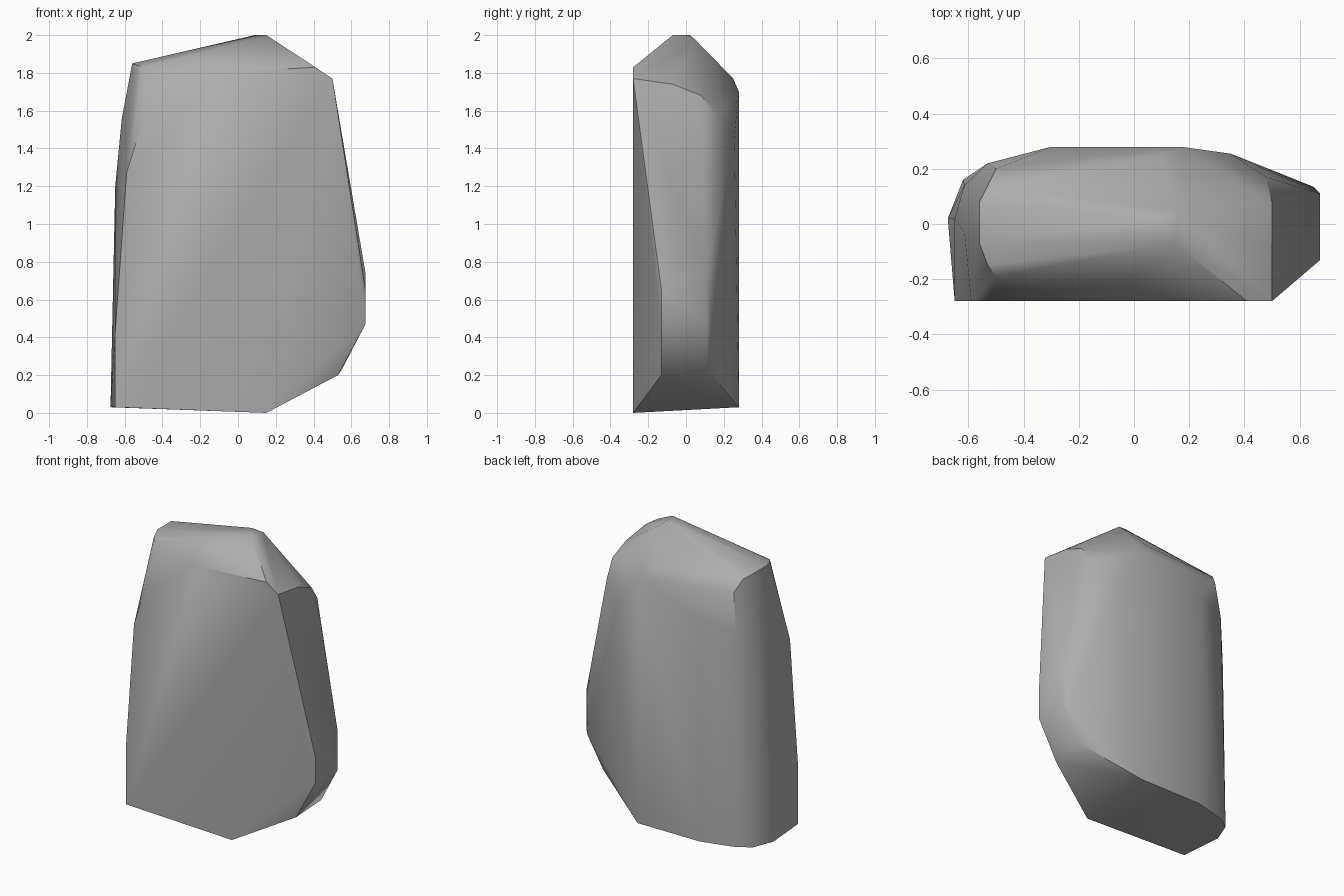
import bpy
import bmesh
import math
from mathutils import Vector

default_cube = bpy.data.objects.get("Cube")
if default_cube:
    bpy.data.objects.remove(default_cube, do_unlink=True)


def make_material(name, colour):
    material = bpy.data.materials.new(name)
    material.use_nodes = True
    material.diffuse_color = colour
    for node in material.node_tree.nodes:
        if node.type == "BSDF_PRINCIPLED":
            node.inputs["Base Color"].default_value = colour
            node.inputs["Roughness"].default_value = 0.9
    return material


def hull_object(name, corners, material, crease_degrees):
    """Wrap a chiselled stone skin around its corner points."""
    mesh = bpy.data.meshes.new(name)
    bm = bmesh.new()
    for corner in corners:
        bm.verts.new(Vector(corner))
    result = bmesh.ops.convex_hull(bm, input=bm.verts[:])
    unused = [g for g in result["geom_interior"] if isinstance(g, bmesh.types.BMVert)]
    bmesh.ops.delete(bm, geom=unused, context="VERTS")
    # Merge triangles lying in the same plane into clean facets
    bmesh.ops.dissolve_limit(bm, angle_limit=math.radians(1),
                             verts=bm.verts[:], edges=bm.edges[:])
    bmesh.ops.recalc_face_normals(bm, faces=bm.faces[:])
    bm.to_mesh(mesh)
    bm.free()
    mesh.materials.append(material)
    obj = bpy.data.objects.new(name, mesh)
    bpy.context.collection.objects.link(obj)
    bpy.ops.object.select_all(action="DESELECT")
    obj.select_set(True)
    bpy.context.view_layer.objects.active = obj
    bpy.ops.object.shade_smooth_by_angle(angle=math.radians(crease_degrees))
    return obj


# Shared planes of the slab
front, back = -0.28, 0.28
base, shoulder, crown = 0.03, 1.83, 2.0
bulge = 0.675

# Flat foot, rising slightly away from the front corner
foot = [
    (0.15, front, 0), (-0.65, front, base), (-bulge, 0.02, base),
    (-0.62, 0.16, base), (-0.53, 0.22, base), (-0.3, back, base),
    (0.17, back, base),
]

# Outline of the broad front face
front_face = [
    (-0.65, front, 0.43), (-0.59, front, 1.27), (-0.5, front, 1.56),
    (-0.5, front, 1.75), (-0.11, front, 1.8), (0.41, front, shoulder),
    (0.5, front, 1.77),
]
# The upper corner of the front face is chipped back
front_face[3] = (-0.5, -0.19, shoulder)

# Worn left-hand edge
narrow_side = [
    (-0.65, 0.02, 1.2), (-0.615, -0.03, 1.56), (-0.615, 0.14, 1.2),
    (-0.53, 0.22, 1.5),
]

# Bulging opposite edge, undercut below
bulging_side = []
for depth, top, low, under, reach in (
        (-0.13, 0.65, 0.47, 0.2, 0.53),
        (0.11, 0.74, 0.47, 0.23, 0.55)):
    bulging_side += [(bulge, depth, top), (bulge, depth, low), (reach, depth, under)]
bulging_side += [(0.65, 0.135, 0.45)]

# Back face and its rounded upper corners
back_face = [
    (-0.3, back, 1.55), (0.17, back, 1.7), (0.35, 0.255, 1.45),
    (0.48, 0.17, 1.57), (0.1, 0.25, 1.77),
]

# Sloping top with a short ridge
top_cap = [
    (-0.56, -0.07, 1.85), (-0.56, 0.08, 1.85), (-0.53, -0.15, 1.84),
    (-0.53, 0.14, shoulder), (-0.5, 0.2, 1.75),
    (0.09, 0.02, crown), (0.15, -0.07, crown), (0.16, 0.045, 1.98),
    (0.5, -0.07, 1.74), (0.5, 0.08, 1.68),
]

stone_grey = make_material("stone grey", (0.42, 0.42, 0.42, 1))
hull_object("standing_rock",
            foot + front_face + narrow_side + bulging_side + back_face + top_cap,
            stone_grey, 35)
